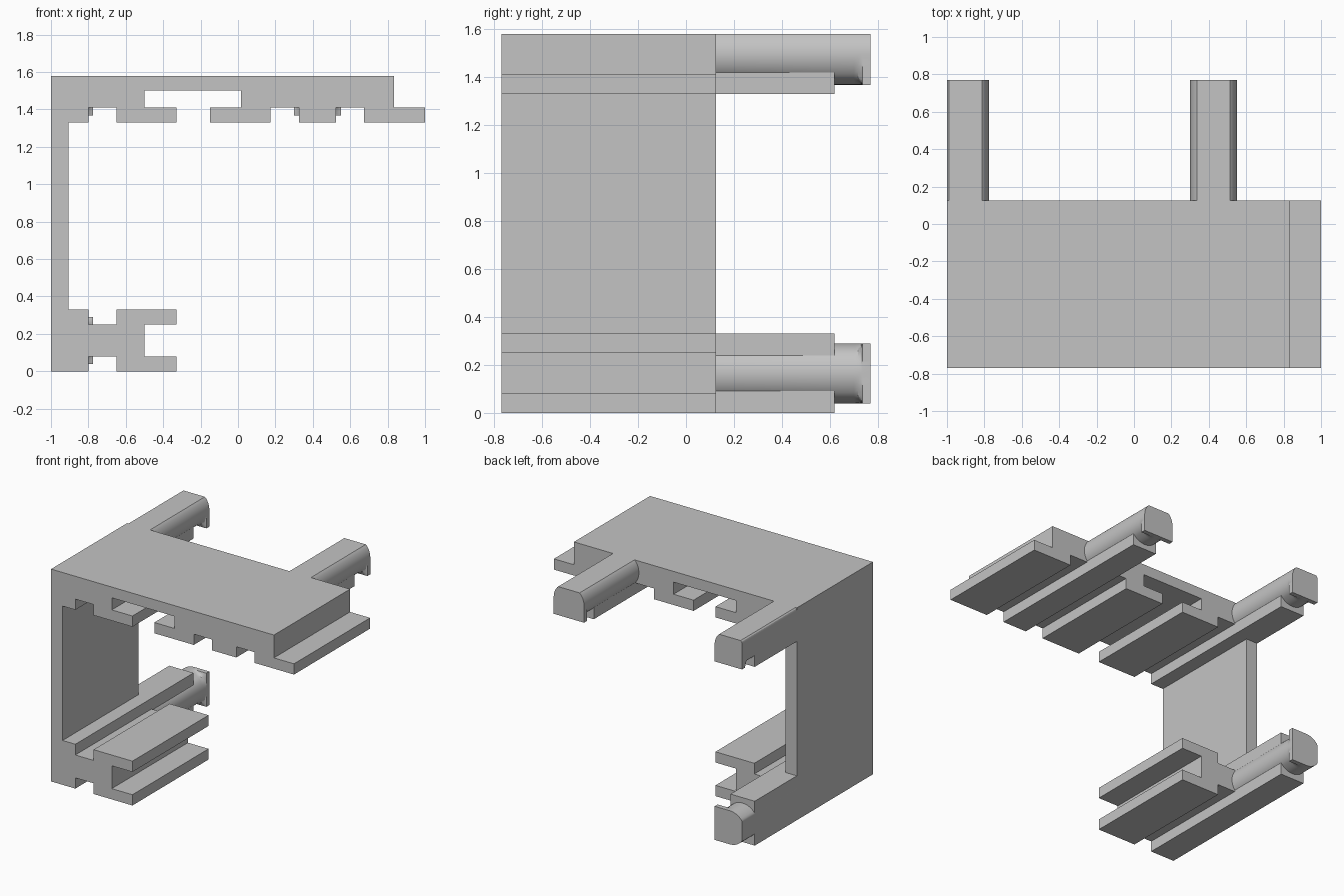
import bpy, bmesh, math

cube = bpy.data.objects.get("Cube")
if cube:
    bpy.data.objects.remove(cube, do_unlink=True)

grey = bpy.data.materials.new("plain_grey")
grey.use_nodes = True
grey.diffuse_color = (0.55, 0.55, 0.55, 1)
grey.node_tree.nodes["Principled BSDF"].inputs["Base Color"].default_value = (0.55, 0.55, 0.55, 1)

FRONT, BACK, RAIL_END, TIP = -0.77, 0.125, 0.62, 0.77
TOP, SIDE, R = 1.58, -1.0, 0.125


def loft(name, rings, smooth=False):
    """Join rings of (x, y, z) points into a closed solid."""
    bm = bmesh.new()
    loops = [[bm.verts.new(p) for p in ring] for ring in rings]
    n = len(loops[0])
    for a, b in zip(loops, loops[1:]):
        for i in range(n):
            j = (i + 1) % n
            bm.faces.new((a[i], a[j], b[j], b[i]))
    bm.faces.new(loops[0])
    bm.faces.new(loops[-1])
    bmesh.ops.recalc_face_normals(bm, faces=bm.faces)
    mesh = bpy.data.meshes.new(name)
    bm.to_mesh(mesh)
    bm.free()
    mesh.materials.append(grey)
    ob = bpy.data.objects.new(name, mesh)
    bpy.context.collection.objects.link(ob)
    if smooth:
        bpy.ops.object.select_all(action='DESELECT')
        ob.select_set(True)
        bpy.context.view_layer.objects.active = ob
        bpy.ops.object.shade_smooth_by_angle(angle=math.radians(25))
    return ob


def prism(name, profile, y0, y1):
    return loft(name, [[(x, y, z) for x, z in profile] for y in (y0, y1)])


# Bracket body: wall, slotted top plate and slotted foot in one profile
prism("bracket_body", [
    (-1, 0), (-.8, 0), (-.8, .08), (-.65, .08), (-.65, 0), (-.33, 0),
    (-.33, .08), (-.5, .08), (-.5, .25), (-.33, .25), (-.33, .33),
    (-.65, .33), (-.65, .25), (-.8, .25), (-.8, .33), (-.905, .33),
    (-.905, 1.33), (-.8, 1.33), (-.8, 1.41), (-.65, 1.41), (-.65, 1.33),
    (-.33, 1.33), (-.33, 1.41), (-.5, 1.41), (-.5, 1.5), (.015, 1.5),
    (.015, 1.41), (-.15, 1.41), (-.15, 1.33), (.175, 1.33), (.175, 1.41),
    (.325, 1.41), (.325, 1.33), (.525, 1.33), (.525, 1.41), (.675, 1.41),
    (.675, 1.33), (1, 1.33), (1, 1.41), (.835, 1.41), (.835, TOP), (-1, TOP),
], FRONT, BACK)


def pin_ring(cx, cz, inward, y, t):
    """Round section, squared off by t on its inward half, cut by the outer planes."""
    ring = []
    steps = 64
    for i in range(steps):
        a = 2 * math.pi * i / steps
        c, s = math.cos(a), math.sin(a)
        k = R
        if c * inward[0] + s * inward[1] > -1e-6:
            k *= 1 + t * (1 / max(abs(c), abs(s)) - 1)
        ring.append((max(cx + k * c, SIDE), y, min(cz + k * s, TOP)))
    return ring


# Snap pins: round shaft, flared neck and squared head, with a rail alongside
pins = [
    ("upper_left_side", -0.9, 1.493, (0, -1), 1.33, 1.493),
    ("upper_right_side", 0.425, 1.493, (0, -1), 1.33, 1.493),
    ("lower", -0.9, 0.165, (1, 0), 0, 0.33),
]
stations = [(BACK, 0), (0.7, 0), (0.718, 0.15), (0.73, 0.5), (0.735, 1), (TIP, 1)]
for name, cx, cz, inward, z0, z1 in pins:
    loft(name + "_pin", [pin_ring(cx, cz, inward, y, t) for y, t in stations], True)
    x0, x1 = cx - 0.1, cx + 0.1
    prism(name + "_rail", [(x0, z0), (x1, z0), (x1, z1), (x0, z1)], BACK, RAIL_END)
